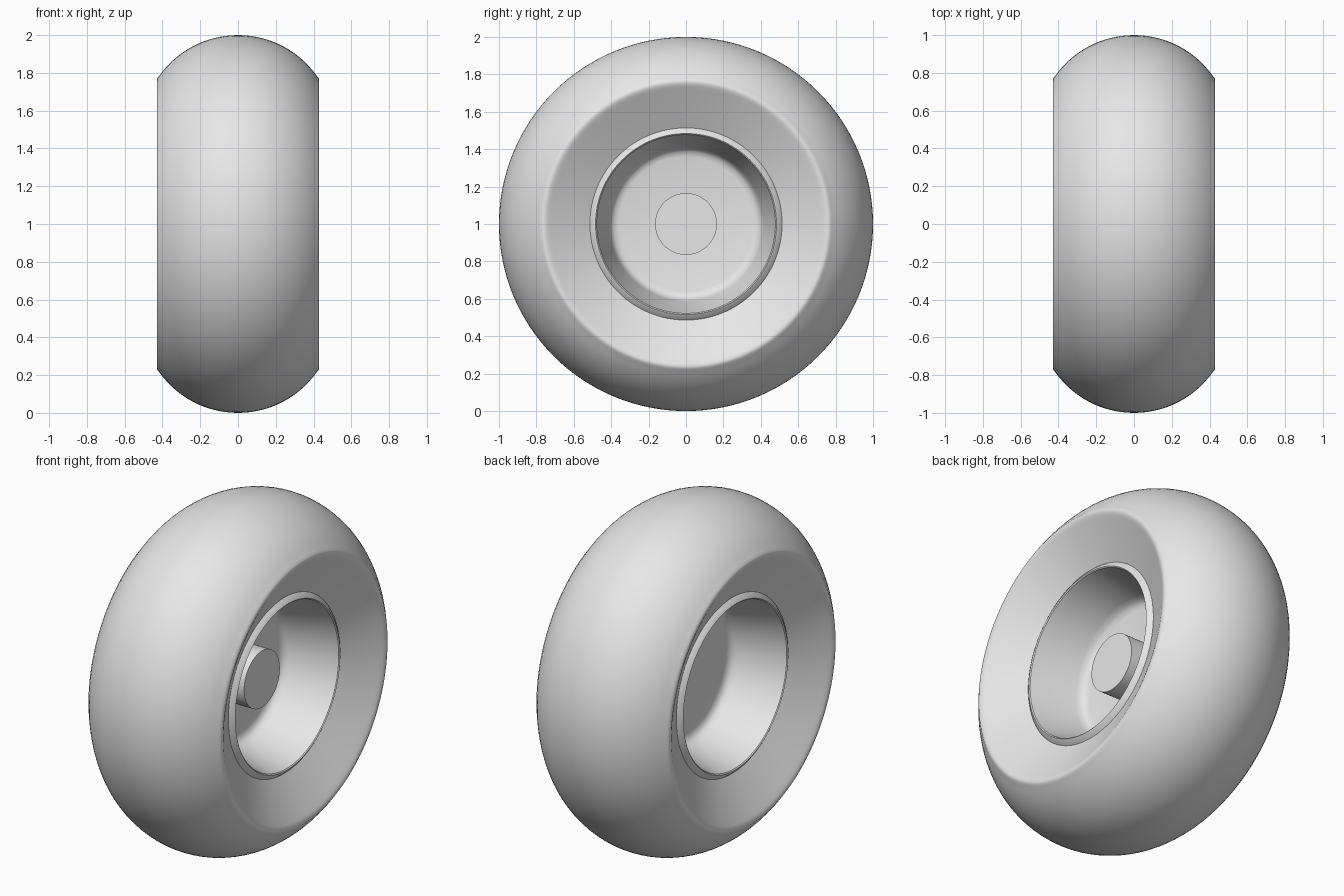
import bpy, bmesh, math
from mathutils import Vector

cube = bpy.data.objects.get("Cube")
if cube:
    bpy.data.objects.remove(cube)

SEGMENTS = 128

grey = bpy.data.materials.new("light_grey")
grey.use_nodes = True
colour = (0.8, 0.8, 0.8, 1)
grey.diffuse_color = colour
grey.node_tree.nodes["Principled BSDF"].inputs["Base Color"].default_value = colour


def lathe(name, profile, closed=False):
    """Turn an (x, radius) profile around the wheel's axle."""
    bm = bmesh.new()
    verts = [bm.verts.new((x, 0, r)) for x, r in profile]
    pairs = list(zip(verts, verts[1:]))
    if closed:
        pairs.append((verts[-1], verts[0]))
    edges = [bm.edges.new(p) for p in pairs]
    bmesh.ops.spin(bm, geom=verts + edges, cent=(0, 0, 0), axis=(1, 0, 0),
                   angle=math.tau, steps=SEGMENTS, use_merge=False)
    bmesh.ops.remove_doubles(bm, verts=bm.verts, dist=0.0002)
    bmesh.ops.recalc_face_normals(bm, faces=bm.faces)
    mesh = bpy.data.meshes.new(name)
    bm.to_mesh(mesh)
    bm.free()
    mesh.materials.append(grey)
    obj = bpy.data.objects.new(name, mesh)
    bpy.context.collection.objects.link(obj)
    obj.location = Vector((0, 0, 1))
    bpy.ops.object.select_all(action='DESELECT')
    obj.select_set(True)
    bpy.context.view_layer.objects.active = obj
    bpy.ops.object.shade_smooth_by_angle(angle=math.radians(35))
    return obj


def mirrored(half):
    """Add the other side of a half profile that runs outward-in."""
    return [(-x, r) for x, r in reversed(half)] + half


# Tyre: round tread, soft shoulder and dished sidewall
radius = 0.511
tread = []
for i in range(1, 15):
    a = math.radians(55) * i / 14
    tread.append((radius * math.sin(a), 1 - radius + radius * math.cos(a)))
sidewall = [(0.427, 0.772), (0.43, 0.762), (0.428, 0.75), (0.422, 0.737),
            (0.411, 0.718), (0.35, 0.61), (0.29, 0.50)]
half = [(0, 1)] + tread + sidewall
lathe("tyre", [(-x, r) for x, r in reversed(half[1:])] + half, closed=True)

# Rim: lip, tapering well and central disc on both sides
lip_and_well = [(0.285, 0.525), (0.31, 0.503), (0.322, 0.484), (0.317, 0.478),
                (0.06, 0.412), (0.03, 0.402), (0.013, 0.385), (0.006, 0.36),
                (0.006, 0)]
for side, name in ((1, "left_rim"), (-1, "right_rim")):
    lathe(name, [(side * x, r) for x, r in lip_and_well])

# Hub: short plain cylinder on the left side only
lathe("hub", [(0, 0), (0, 0.165), (0.155, 0.165), (0.155, 0)])
